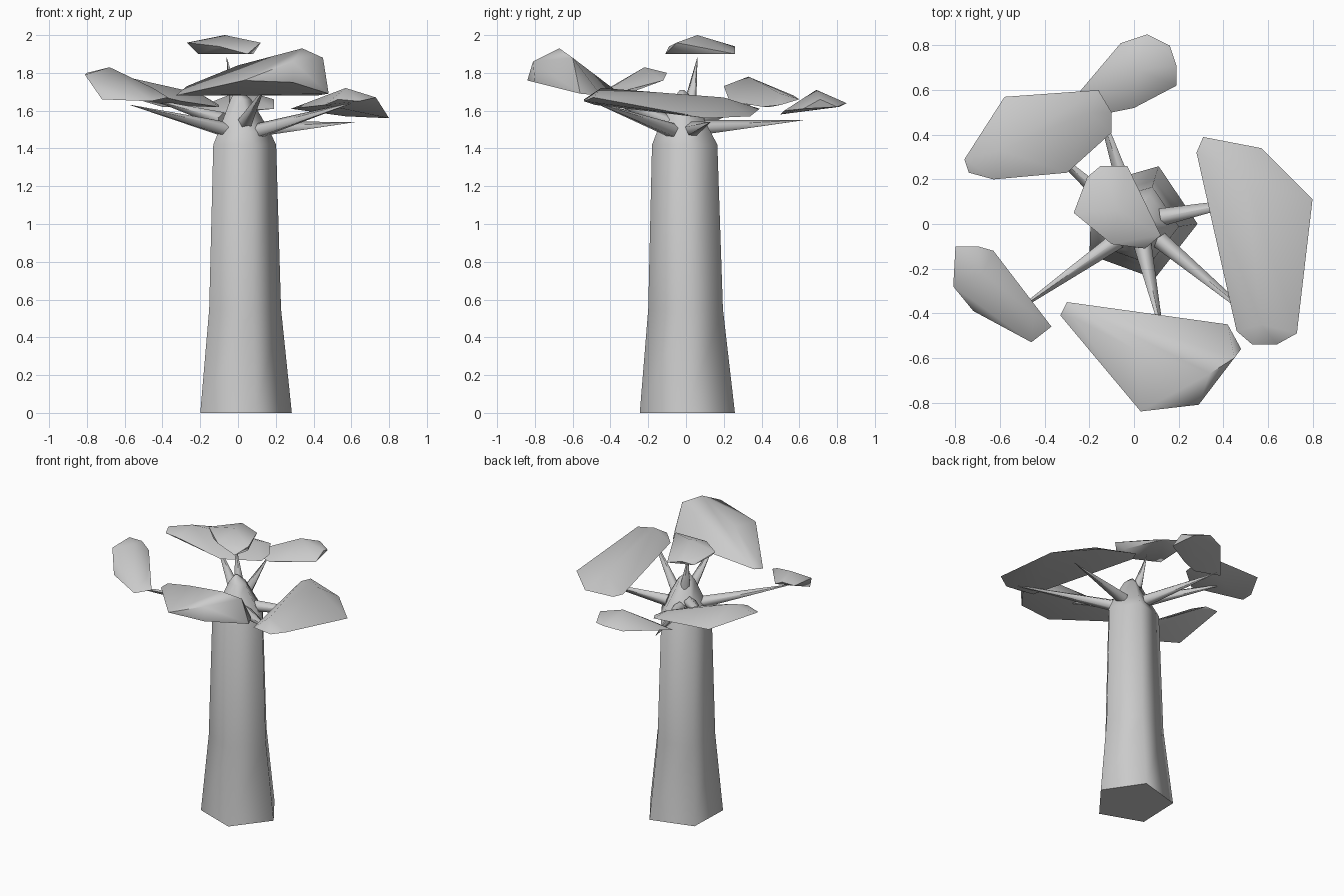
import bpy, bmesh
from math import sin, cos, radians
from mathutils import Vector


def finish(name, bm, angle):
    bmesh.ops.recalc_face_normals(bm, faces=bm.faces)
    me = bpy.data.meshes.new(name)
    bm.to_mesh(me)
    bm.free()
    ob = bpy.data.objects.new(name, me)
    bpy.context.collection.objects.link(ob)
    bpy.context.view_layer.objects.active = ob
    bpy.ops.object.select_all(action='DESELECT')
    ob.select_set(True)
    bpy.ops.object.shade_smooth_by_angle(angle=radians(angle))
    return ob


# five-sided tapering trunk with a domed top
def trunk(profile):
    bm = bmesh.new()
    rings = []
    for z, r, cx, cy in profile:
        rings.append([bm.verts.new((cx + r * cos(radians(a)), cy + r * sin(radians(a)), z))
                      for a in range(-2, 358, 72)])
    for lo, hi in zip(rings, rings[1:]):
        for i in range(5):
            j = (i + 1) % 5
            bm.faces.new((lo[i], lo[j], hi[j], hi[i]))
    bm.faces.new(rings[0][::-1])
    bm.faces.new(rings[-1])
    finish("trunk", bm, 75)


# pointed branch from base to tip
def branch(name, base, tip, r=0.042):
    base, tip = Vector(base), Vector(tip)
    d = tip - base
    bm = bmesh.new()
    bmesh.ops.create_cone(bm, cap_ends=True, segments=5, radius1=r, radius2=0.001, depth=d.length)
    bmesh.ops.rotate(bm, verts=bm.verts, matrix=d.to_track_quat('Z', 'Y').to_matrix())
    bmesh.ops.translate(bm, verts=bm.verts, vec=(base + tip) / 2)
    finish(name, bm, 75)


# faceted leaf clump: hull around a few corner points
def leaves(name, *pts):
    bm = bmesh.new()
    for p in pts:
        bm.verts.new(p)
    res = bmesh.ops.convex_hull(bm, input=bm.verts)
    loose = [v for v in bm.verts if not v.link_faces]
    bmesh.ops.delete(bm, geom=loose, context='VERTS')
    finish(name, bm, 60)


trunk([(0, 0.265, 0.02, 0.01), (0.55, 0.208, 0.02, 0), (1.42, 0.182, 0.02, -0.005),
       (1.49, 0.148, 0.02, -0.01), (1.66, 0.06, 0.01, -0.015), (1.71, 0.012, 0.0, -0.02)])

branch("branch_front", (0.04, -0.10, 1.54), (0.14, -0.55, 1.72))
branch("branch_front_right", (0.10, -0.06, 1.49), (0.63, -0.50, 1.65))
branch("branch_right", (0.12, 0.03, 1.50), (0.62, 0.13, 1.54))
branch("branch_back", (-0.02, 0.10, 1.51), (-0.19, 0.62, 1.55))
branch("branch_back_left", (-0.08, 0.07, 1.55), (-0.46, 0.41, 1.66))
branch("branch_front_left", (-0.07, -0.07, 1.50), (-0.57, -0.42, 1.63))
branch("branch_top", (-0.01, 0.02, 1.63), (-0.06, 0.06, 1.88), 0.036)

leaves("leaves_front",
       (-.33, -.41, 1.68), (-.30, -.35, 1.69), (.42, -.45, 1.68), (.48, -.56, 1.69),
       (.45, -.60, 1.88), (.34, -.67, 1.93), (.29, -.81, 1.86), (.03, -.84, 1.76),
       (.29, -.80, 1.75), (0, -.56, 1.84), (-.27, -.42, 1.73))
leaves("leaves_right",
       (.28, .32, 1.61), (.31, .39, 1.61), (.57, .34, 1.57), (.80, .11, 1.56),
       (.73, -.49, 1.67), (.64, -.54, 1.65), (.53, -.54, 1.66), (.46, -.48, 1.63),
       (.57, -.45, 1.72), (.50, .20, 1.67))
leaves("leaves_back",
       (-.28, .55, 1.59), (-.10, .50, 1.58), (0, .52, 1.60), (.19, .62, 1.61),
       (.19, .71, 1.66), (.06, .85, 1.64), (.16, .80, 1.62), (-.06, .81, 1.62),
       (.02, .69, 1.71))
leaves("leaves_back_left",
       (-.76, .29, 1.74), (-.74, .23, 1.72), (-.63, .20, 1.73), (-.30, .23, 1.65),
       (-.10, .41, 1.62), (-.10, .50, 1.63), (-.16, .60, 1.66), (-.58, .57, 1.68),
       (-.60, .33, 1.78), (-.20, .50, 1.69), (-.40, .45, 1.62))
leaves("leaves_front_left",
       (-.80, -.10, 1.80), (-.70, -.10, 1.80), (-.63, -.12, 1.76), (-.68, -.22, 1.83),
       (-.81, -.28, 1.79), (-.72, -.39, 1.66), (-.46, -.53, 1.65), (-.37, -.46, 1.67),
       (-.45, -.40, 1.72))
leaves("leaves_top",
       (-.27, .05, 1.96), (-.21, .21, 1.91), (-.15, .26, 1.94), (-.03, .26, 1.90),
       (.12, -.05, 1.96), (.05, -.11, 1.90), (-.10, -.09, 1.94), (-.07, .06, 2.0),
       (-.21, .02, 1.90), (.08, 0, 1.90))
